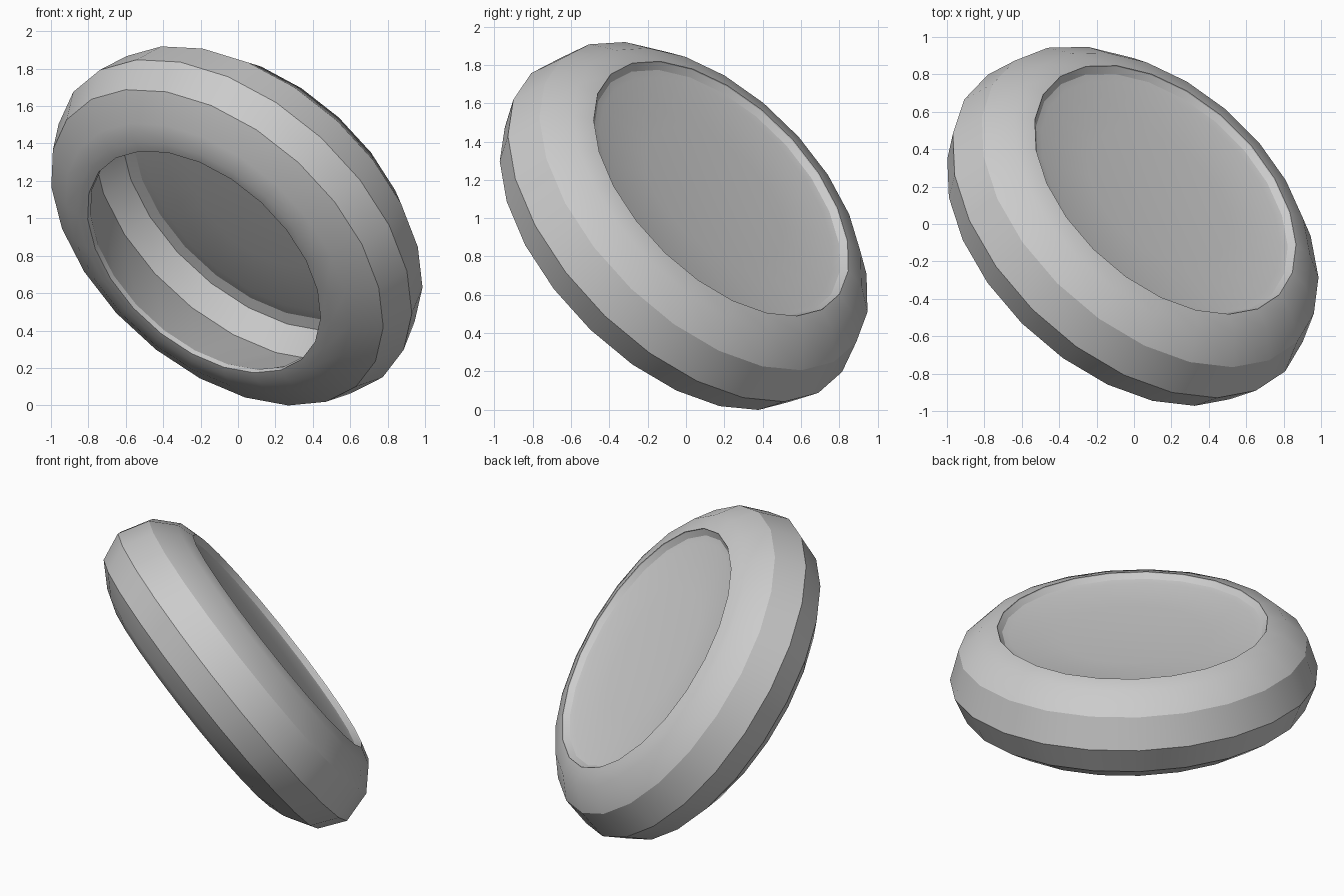
import bpy, bmesh, math
from mathutils import Vector, Matrix

cube = bpy.data.objects.get("Cube")
if cube:
    bpy.data.objects.remove(cube, do_unlink=True)

SIDES = 23

# Tilted frame: local z is the axis of revolution
axis = Vector((0.537, 0.596, 0.597)).normalized()
across = Vector((1, 0, 0))
across = (across - axis * across.dot(axis)).normalized()
side = axis.cross(across)
frame = Matrix((across, side, axis)).transposed().to_4x4()
place = Matrix.Translation((0, 0, 0.97)) @ frame @ Matrix.Rotation(math.radians(2), 4, 'Z')

grey = bpy.data.materials.new("plain_grey")
grey.use_nodes = True
grey.diffuse_color = (0.6, 0.6, 0.6, 1)
grey.node_tree.nodes["Principled BSDF"].inputs["Base Color"].default_value = grey.diffuse_color


def lathe(name, profile, closed=False):
    """Spin (radius, height) points round the tilted axis."""
    bm = bmesh.new()
    verts = [bm.verts.new((r, 0, h)) for r, h in profile]
    edges = [bm.edges.new(pair) for pair in zip(verts, verts[1:])]
    if closed:
        edges.append(bm.edges.new((verts[-1], verts[0])))
    bmesh.ops.spin(bm, geom=verts + edges, cent=(0, 0, 0), axis=(0, 0, 1),
                   angle=math.tau, steps=SIDES, use_merge=True)
    bmesh.ops.remove_doubles(bm, verts=bm.verts, dist=0.0005)
    bmesh.ops.recalc_face_normals(bm, faces=bm.faces)
    bm.transform(place)
    mesh = bpy.data.meshes.new(name)
    bm.to_mesh(mesh)
    bm.free()
    mesh.materials.append(grey)
    obj = bpy.data.objects.new(name, mesh)
    bpy.context.collection.objects.link(obj)
    bpy.ops.object.select_all(action='DESELECT')
    obj.select_set(True)
    bpy.context.view_layer.objects.active = obj
    bpy.ops.object.shade_smooth_by_angle(angle=math.radians(28))
    return obj


# Hollow faceted ring, from the disc seat over the rim and into the opening
lathe("housing_ring", [
    (0.83, 0.31), (0.94, 0.278), (1.07, 0.157), (1.128, -0.04),
    (1.055, -0.21), (0.9, -0.305), (0.8, -0.34), (0.74, -0.34),
    (0.74, -0.31), (0.99, 0.11), (0.9, 0.25), (0.82, 0.265)], closed=True)

# Shallow dished disc closing the back of the ring
lathe("recessed_disc", [
    (0, 0.235), (0.45, 0.248), (0.76, 0.265), (0.8, 0.275), (0.83, 0.305),
    (0.83, 0.26), (0.76, 0.245), (0.45, 0.228), (0, 0.215)])
